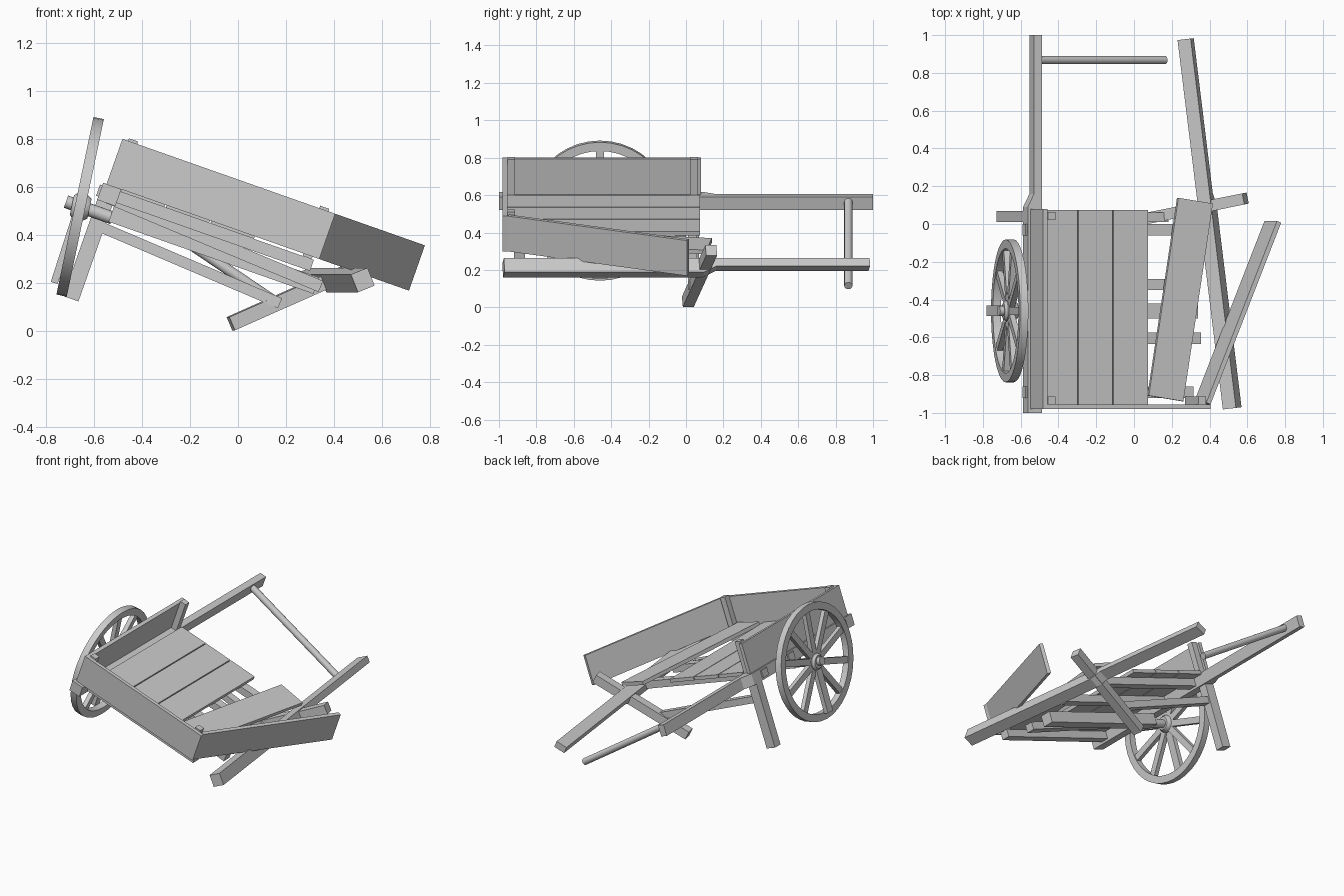
import bpy, bmesh, math
from mathutils import Matrix, Vector

if "Cube" in bpy.data.objects:
    bpy.data.objects.remove(bpy.data.objects["Cube"])

TILT = Matrix.Rotation(math.radians(19.4), 4, 'Y')   # the whole cart leans onto its broken side


def finish(name, bm, mat=Matrix()):
    bmesh.ops.transform(bm, matrix=mat, verts=bm.verts)
    bmesh.ops.recalc_face_normals(bm, faces=bm.faces)
    me = bpy.data.meshes.new(name)
    bm.to_mesh(me)
    bm.free()
    ob = bpy.data.objects.new(name, me)
    bpy.context.collection.objects.link(ob)
    return ob


def box(name, xr, yr, zr, mat=TILT):
    bm = bmesh.new()
    bmesh.ops.create_cube(bm, size=1)
    size = [r[1] - r[0] for r in (xr, yr, zr)]
    mid = [(r[0] + r[1]) / 2 for r in (xr, yr, zr)]
    return finish(name, bm, mat @ Matrix.Translation(mid) @ Matrix.Diagonal((*size, 1)))


def along(a, b):
    # frame at a with x pointing to b and y kept horizontal
    a, b = Vector(a), Vector(b)
    d = (b - a).normalized()
    side = Vector((0, 0, 1)).cross(d).normalized()
    up = d.cross(side)
    m = Matrix((d, side, up)).transposed().to_4x4()
    m.translation = a
    return m, (b - a).length


def beam(name, a, b, w, h):
    m, n = along(a, b)
    return box(name, (0, n), (-w / 2, w / 2), (-h / 2, h / 2), m)


def lathe(name, profile, mat, seg=32, closed=False):
    # profile points are (x along axle, radius)
    bm = bmesh.new()
    rings = []
    for i in range(seg):
        t = math.tau * i / seg
        rings.append([bm.verts.new((x, r * math.cos(t), r * math.sin(t))) for x, r in profile])
    k = len(profile)
    for i in range(seg):
        a, b = rings[i], rings[(i + 1) % seg]
        for j in range(k if closed else k - 1):
            bm.faces.new((a[j], a[(j + 1) % k], b[(j + 1) % k], b[j]))
    if not closed:
        bm.faces.new([r[0] for r in rings])
        bm.faces.new([r[-1] for r in rings])
    ob = finish(name, bm, mat)
    bpy.ops.object.select_all(action='DESELECT')
    bpy.context.view_layer.objects.active = ob
    ob.select_set(True)
    bpy.ops.object.shade_smooth_by_angle(angle=math.radians(35))
    return ob


def shaft(name, mat, sign, half):
    # stepped plan outline: thick beside the bed, thin towards the handle
    pts = [(0, -half), (0, half), (.045, half), (.045, .16), (.08, .09), (.08, -half)]
    bm = bmesh.new()
    f = bm.faces.new([bm.verts.new((sign * x, y, -.0375)) for x, y in pts])
    g = bmesh.ops.extrude_face_region(bm, geom=[f])
    bmesh.ops.translate(bm, vec=(0, 0, .075),
                        verts=[v for v in g['geom'] if isinstance(v, bmesh.types.BMVert)])
    return finish(name, bm, mat)


# Shafts: left one still attached, right one fallen, rolled and yawed
shaft("left_shaft", TILT @ Matrix.Translation((-.655, 0, .358)), -1, 1.0)
fallen = (Matrix.Translation((.385, 0, .249)) @ Matrix.Rotation(math.radians(7), 4, 'Z')
          @ Matrix.Rotation(math.radians(68), 4, 'Y'))
shaft("fallen_right_shaft", fallen, 1, .985)

# Bed: cross bearers, three sound floor planks and a loose one
for i, y in enumerate((-.89, -.32, -.03)):
    box(f"cross_bearer_{i + 1}", (-.745, .2), (y - .03, y + .03), (.335, .384))
beam("sagging_bearer", (-.54, -.605, .555), (.345, -.605, .185), .06, .05)
for i in range(3):
    p = -.653 + i * .198
    box(f"floor_plank_{i + 1}", (p, p + .192), (-.955, .075), (.384, .407))
loose = TILT @ Matrix.Translation((.113, -.4, .415)) @ Matrix.Rotation(math.radians(-9), 4, 'Z')
box("loose_floor_plank", (-.098, .098), (-.53, .53), (-.012, .012), loose)

# Box sides and corner posts, the right board swung outwards
box("front_board", (-.72, .22), (-.98, -.955), (.395, .595))
box("left_side_board", (-.72, -.695), (-.955, .08), (.395, .595))
swung = TILT @ Matrix.Translation((.22, -.955, 0)) @ Matrix.Rotation(math.radians(-22.4), 4, 'Z')
box("swung_side_board", (-.025, 0), (0, 1.04), (.395, .595), swung)
for n, p, y in (("front_left", -.695, -.955), ("back_left", -.695, .022), ("front_right", .15, -.955)):
    box(n + "_post", (p, p + .04), (y, y + .042), (.384, .606))

# Legs with their stretcher
box("left_leg", (-.735, -.668), (.01, .07), (-.105, .325))
beam("fallen_right_leg", (-.03, .01, .03), (.59, .135, .305), .06, .06)
beam("leg_stretcher", (-.6, .035, .445), (.175, .035, .115), .05, .045)

# Pull handle hanging from the left shaft
m, n = along((-.5, .868, .565), (.165, .868, .115))
lathe("pull_handle", [(0, .022), (n, .022)], m, 16)

# Axle beam and its round end
box("axle_beam", (-.66, .245), (-.5, -.42), (.25, .322))
lathe("axle_end", [(-.855, .027), (-.65, .027)],
      TILT @ Matrix.Translation((0, -.46, .27)), 16)

# Wheel, wobbling on its axle
wheel = Matrix.Translation((-.658, -.46, .517)) @ Matrix.Rotation(math.radians(11.8), 4, 'Y')
lathe("wheel_rim", [(-.022, .33), (.022, .33), (.022, .378), (-.022, .378)], wheel, 40, True)
lathe("wheel_hub", [(-.035, .042), (-.02, .055), (.02, .055), (.04, .042)], wheel, 20)
for i in range(10):
    if i == 5:
        continue
    turn = wheel @ Matrix.Rotation(math.tau * i / 10, 4, 'X')
    box(f"wheel_spoke_{i}", (-.015, .015), (-.021, .021), (.035, .338), turn)
beam("sprung_spoke", (-.668, -.46, .505), (-.766, -.46, .2), .055, .03)
